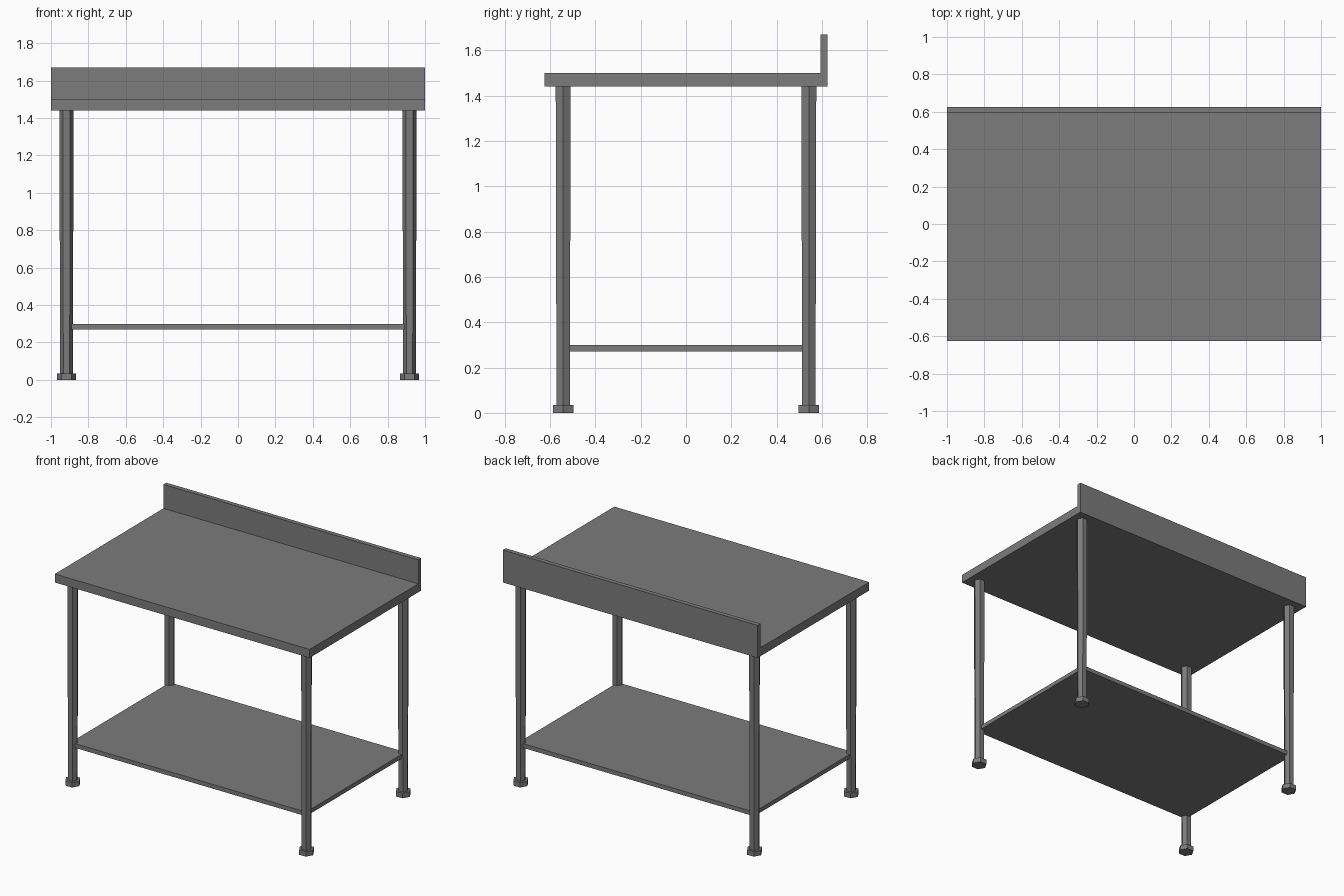
import bpy, bmesh, math

if "Cube" in bpy.data.objects:
    bpy.data.objects.remove(bpy.data.objects["Cube"])

steel = bpy.data.materials.new("brushed_steel_grey")
steel.diffuse_color = (0.2, 0.2, 0.205, 1)
steel.use_nodes = True
steel.node_tree.nodes["Principled BSDF"].inputs["Base Color"].default_value = steel.diffuse_color


def finish(name, bm):
    bmesh.ops.recalc_face_normals(bm, faces=bm.faces[:])
    mesh = bpy.data.meshes.new(name)
    bm.to_mesh(mesh)
    bm.free()
    mesh.materials.append(steel)
    obj = bpy.data.objects.new(name, mesh)
    bpy.context.collection.objects.link(obj)
    return obj


def extrude_profile(name, profile, half_width):
    """Extrude a closed (y, z) profile along x."""
    bm = bmesh.new()
    face = bm.faces.new([bm.verts.new((-half_width, y, z)) for y, z in profile])
    ext = bmesh.ops.extrude_face_region(bm, geom=[face])["geom"]
    verts = [v for v in ext if isinstance(v, bmesh.types.BMVert)]
    bmesh.ops.translate(bm, verts=verts, vec=(2 * half_width, 0, 0))
    return finish(name, bm)


def hex_post(name, x, y, z0, z1, r0, r1):
    """Six-sided post, corners pointing along x."""
    bm = bmesh.new()
    rings = [[bm.verts.new((x + r * math.cos(i * math.pi / 3),
                            y + r * math.sin(i * math.pi / 3), z))
              for i in range(6)] for r, z in ((r0, z0), (r1, z1))]
    for ring in rings:
        bm.faces.new(ring)
    for i in range(6):
        j = (i + 1) % 6
        bm.faces.new((rings[0][i], rings[0][j], rings[1][j], rings[1][i]))
    return finish(name, bm)


# worktop with upstand along the back
extrude_profile("worktop_with_upstand", [
    (-0.625, 1.44), (0.625, 1.44), (0.625, 1.67),
    (0.593, 1.67), (0.593, 1.50), (-0.625, 1.50)], 1.0)

# lower shelf, corners tucked into the legs
extrude_profile("lower_shelf", [
    (-0.556, 0.27), (0.556, 0.27), (0.556, 0.30), (-0.556, 0.30)], 0.924)

# four legs with hexagonal feet
for sx, side in ((-1, "left"), (1, "right")):
    for sy, end in ((-1, "front"), (1, "back")):
        x, y = 0.917 * sx, 0.542 * sy
        hex_post(f"{end}_{side}_leg", x, y, 0.035, 1.44, 0.034, 0.038)
        hex_post(f"{end}_{side}_foot", x, y, 0.0, 0.035, 0.052, 0.052)
